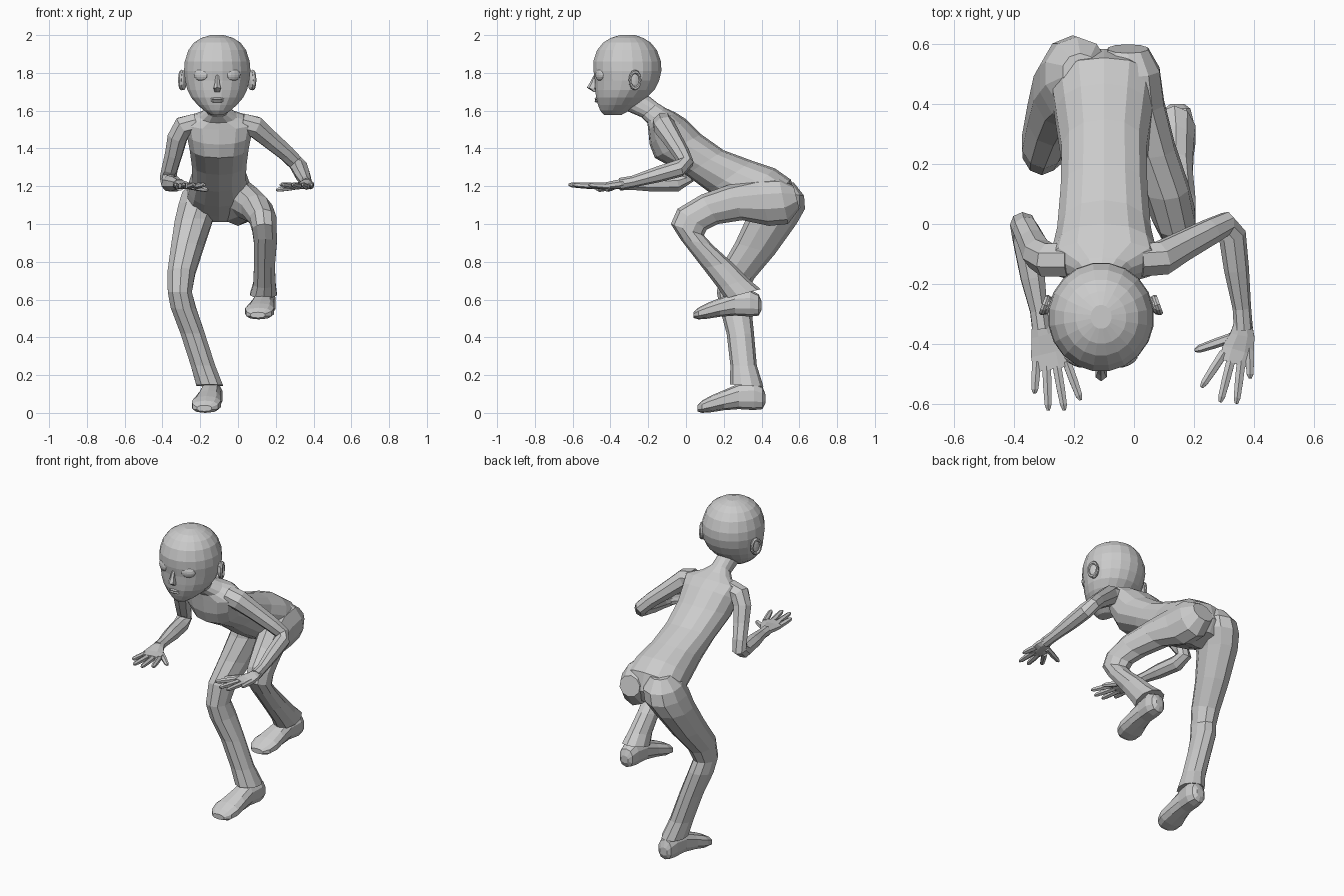
import bpy, bmesh, math
from mathutils import Vector as V

CX = -0.11  # centre line of head


def loft(name, rings, n=10, power=1.0):
    """rings: (centre, u, v) half-axis vectors; skinned and capped."""
    bm = bmesh.new()
    rows = []
    for c, u, v in rings:
        row = []
        for i in range(n):
            a = 2 * math.pi * (i + 0.5) / n
            ca, sa = math.cos(a), math.sin(a)
            ca = math.copysign(abs(ca) ** power, ca)
            sa = math.copysign(abs(sa) ** power, sa)
            row.append(bm.verts.new(c + u * ca + v * sa))
        rows.append(row)
    for a, b in zip(rows, rows[1:]):
        for i in range(n):
            j = (i + 1) % n
            bm.faces.new((a[i], a[j], b[j], b[i]))
    bm.faces.new(rows[0])
    bm.faces.new(rows[-1])
    bmesh.ops.recalc_face_normals(bm, faces=bm.faces)
    me = bpy.data.meshes.new(name)
    bm.to_mesh(me)
    bm.free()
    ob = bpy.data.objects.new(name, me)
    bpy.context.collection.objects.link(ob)
    return ob


def side_loft(name, secs, n=10, power=1.0):
    """secs: (x, back y, back z, front y, front z, half width)."""
    rings = []
    for x, by, bz, fy, fz, w in secs:
        b, f = V((x, by, bz)), V((x, fy, fz))
        rings.append(((b + f) / 2, V((w, 0, 0)), (f - b) / 2))
    return loft(name, rings, n, power)


def tube(name, pts, n=8):
    """pts: (x, y, z, half width[, half thickness]) swept along the path."""
    ps = [V(p[:3]) for p in pts]
    rings, u = [], V((1, 0, 0))
    for i, p in enumerate(pts):
        t = (ps[min(i + 1, len(ps) - 1)] - ps[max(i - 1, 0)]).normalized()
        if abs(u.dot(t)) > 0.95:
            u = V((0, 1, 0))
        u = (u - t * u.dot(t)).normalized()
        rings.append((ps[i], u * p[3], t.cross(u) * p[-1]))
    return loft(name, rings, n)


def ball(name, loc, size, rot=(0, 0, 0), seg=12, rows=8):
    bpy.ops.mesh.primitive_uv_sphere_add(segments=seg, ring_count=rows, location=loc, rotation=rot)
    ob = bpy.context.object
    ob.name = name
    ob.scale = size
    return ob


# Head: horizontal slices (z, back y, front y, half width)
head = [(2.0, -.27, -.35, .035), (1.985, -.225, -.40, .085), (1.96, -.185, -.44, .125),
        (1.92, -.152, -.473, .155), (1.86, -.13, -.493, .174), (1.81, -.128, -.492, .178),
        (1.76, -.14, -.484, .172), (1.71, -.165, -.482, .16), (1.67, -.205, -.478, .14),
        (1.63, -.25, -.467, .105), (1.60, -.30, -.455, .07), (1.578, -.34, -.435, .035)]
side_loft("head", [(CX, b, z, f, z, w) for z, b, f, w in head], 20)

# Face: nose, lips, eyes and ears
side_loft("nose", [(CX, -.47, 1.79, -.487, 1.79, .010), (CX, -.47, 1.745, -.508, 1.75, .014),
                   (CX, -.47, 1.715, -.525, 1.722, .022), (CX, -.47, 1.70, -.49, 1.70, .016)], 6)
for k, z in enumerate((1.663, 1.65)):
    ball("lip_%d" % k, (CX, -.472, z), (.035, .012, .008), seg=8, rows=6)
for s in (-1, 1):
    ball("eye", (CX + s * .085, -.456, 1.79), (.042, .018, .032), (0, 0, s * .45))
    ball("ear", (CX + s * .178, -.272, 1.76), (.014, .033, .052), (0, 0, s * .35))
    bpy.ops.mesh.primitive_torus_add(major_segments=12, minor_segments=6, major_radius=.8,
                                     minor_radius=.2, location=(CX + s * .188, -.27, 1.762),
                                     rotation=(0, math.pi / 2, s * .35))
    rim = bpy.context.object
    rim.name = "ear_rim"
    rim.scale = (.055, .036, .05)

# Torso from neck to pelvis
side_loft("torso", [
    (CX, -.20, 1.68, -.34, 1.61, .055), (CX, -.15, 1.64, -.235, 1.565, .058),
    (-.105, -.11, 1.615, -.205, 1.535, .10), (-.10, -.055, 1.59, -.20, 1.50, .19),
    (-.10, .0, 1.555, -.192, 1.42, .175), (-.10, .08, 1.475, -.165, 1.35, .16),
    (-.10, .20, 1.39, 0, 1.26, .148), (-.10, .35, 1.335, .12, 1.17, .145),
    (-.10, .47, 1.295, .25, 1.09, .165), (-.10, .555, 1.235, .36, 1.04, .18),
    (-.10, .585, 1.13, .40, 1.02, .15), (-.10, .55, 1.05, .43, 1.01, .09)], 14, .9)

# Standing leg and raised leg, trousers flaring at the cuff
side_loft("standing_leg", [
    (-.18, .57, 1.22, .45, 1.23, .06), (-.19, .625, 1.15, .38, 1.18, .11),
    (-.205, .63, 1.08, .34, 1.12, .115), (-.235, .585, 1.0, .32, 1.03, .105),
    (-.27, .47, .84, .26, .90, .09), (-.30, .36, .71, .185, .77, .077),
    (-.308, .325, .64, .163, .64, .067), (-.29, .345, .57, .18, .55, .07),
    (-.24, .36, .42, .215, .42, .068), (-.185, .375, .25, .235, .25, .068),
    (-.15, .41, .14, .232, .15, .074)])
side_loft("raised_leg", [
    (-.02, .60, 1.08, .57, 1.20, .07), (-.01, .54, 1.0, .49, 1.25, .10),
    (.0, .44, .99, .37, 1.245, .105), (.05, .30, 1.02, .22, 1.205, .09),
    (.10, .17, 1.0, .08, 1.155, .085), (.132, .11, .97, -.045, 1.08, .074),
    (.14, .095, .94, -.08, 1.0, .068), (.145, .14, .89, -.03, .92, .064),
    (.14, .24, .80, .09, .765, .058), (.14, .33, .71, .17, .66, .062),
    (.135, .395, .655, .205, .605, .074)])

# Shoes: slices from heel to toe (y, bottom, top, half width, x shift)
shoe = [(.42, .05, .10, .025, .02), (.405, .02, .14, .045, .02), (.36, .015, .165, .057, .02),
        (.28, .02, .155, .057, .01), (.20, .014, .12, .068, 0), (.13, .003, .09, .08, -.01),
        (.085, 0, .065, .07, -.015), (.06, .008, .04, .04, -.02)]
for name, x, dy, dz, k in (("standing_shoe", -.158, 0, 0, 1), ("raised_shoe", .125, -.02, .495, .95)):
    side_loft(name, [(x + d, y + dy, t * k + dz, y + dy, b + dz, w) for y, b, t, w, d in shoe], 10, .8)

# Arms: shoulder, elbow, wrist
tube("right_arm", [(-.22, -.12, 1.53, .06), (-.29, -.12, 1.515, .06), (-.32, -.10, 1.46, .055),
                   (-.34, -.06, 1.37, .048), (-.362, -.015, 1.29, .044), (-.37, 0, 1.245, .044),
                   (-.362, -.05, 1.215, .046), (-.338, -.18, 1.212, .043),
                   (-.318, -.29, 1.21, .031), (-.31, -.35, 1.208, .032)])
tube("left_arm", [(.02, -.12, 1.53, .06), (.09, -.115, 1.515, .06), (.16, -.075, 1.455, .052),
                  (.255, -.025, 1.375, .045), (.305, .0, 1.325, .042), (.328, -.035, 1.295, .046),
                  (.342, -.15, 1.262, .042), (.36, -.28, 1.225, .031), (.365, -.35, 1.212, .032)])

# Hands: palm, then each digit as (root x, root y, tip x, tip y)
hands = {
    "right": ([(-.312, -.33, 1.21, .032, .026), (-.303, -.37, 1.207, .044, .024),
               (-.285, -.43, 1.202, .065, .019), (-.275, -.485, 1.202, .066, .015)],
              [(-.325, -.46, -.332, -.565), (-.292, -.47, -.286, -.622),
               (-.258, -.47, -.232, -.622), (-.225, -.46, -.178, -.588),
               (-.26, -.39, -.16, -.47)]),
    "left": ([(.364, -.33, 1.215, .032, .026), (.362, -.37, 1.21, .044, .024),
              (.348, -.42, 1.203, .058, .019), (.334, -.465, 1.202, .055, .015)],
             [(.385, -.40, .388, -.515), (.36, -.44, .342, -.60),
              (.325, -.45, .288, -.595), (.30, -.43, .225, -.545), (.325, -.38, .203, -.422)]),
}
for side, (palm, digits) in hands.items():
    tube(side + "_palm", palm)
    for k, (ax, ay, bx, by) in enumerate(digits):
        drop = -.02 if k == 4 else .008
        path = [(ax + (bx - ax) * t, ay + (by - ay) * t, 1.2 + drop * t, r)
                for t, r in ((0, .017), (.5, .016), (.88, .013), (1, .006))]
        tube("%s_%s" % (side, "thumb" if k == 4 else "finger_%d" % k), path, 6)
